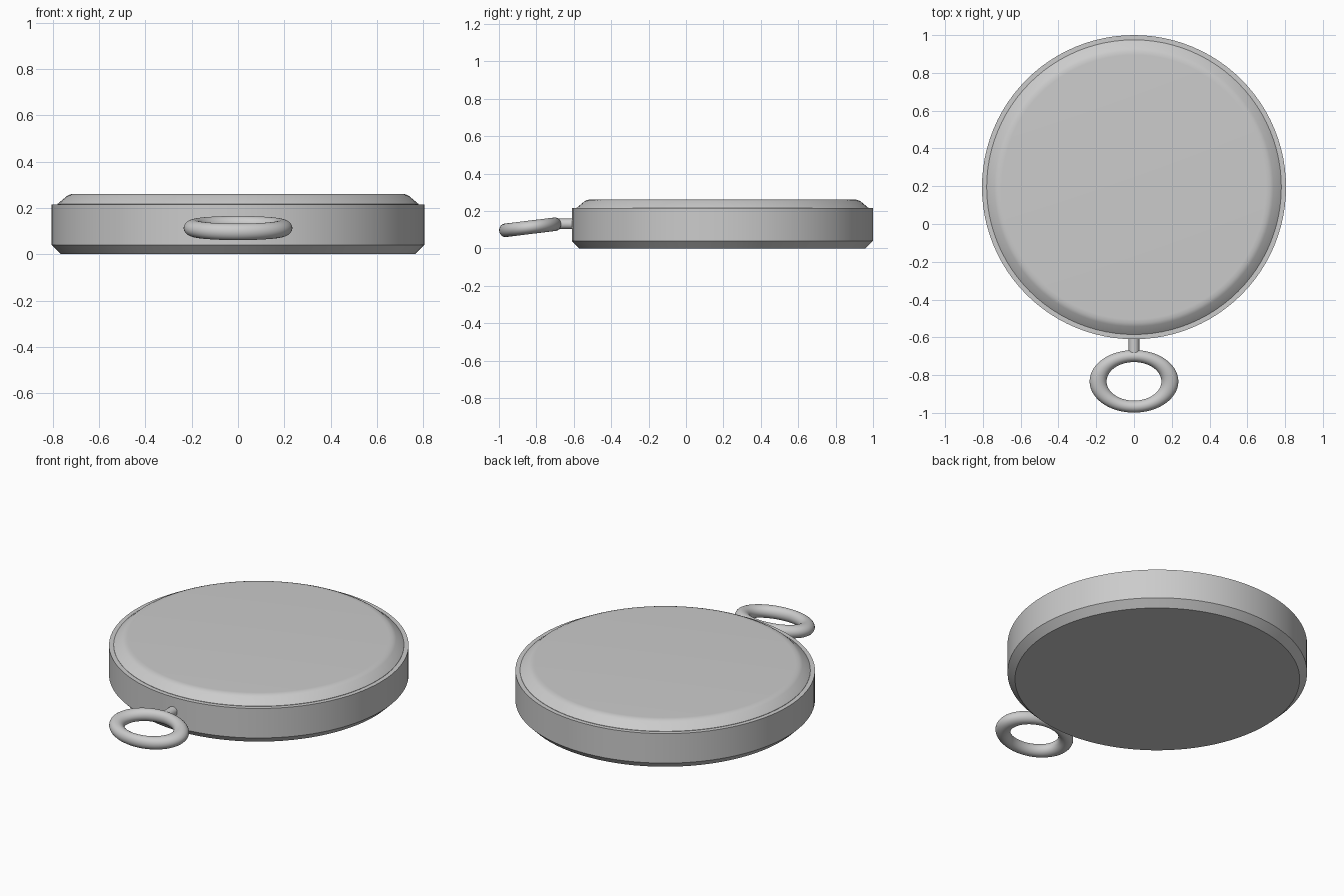
import bpy
import math

default = bpy.data.objects.get("Cube")
if default:
    bpy.data.objects.remove(default, do_unlink=True)

CASE_Y = 0.195
SEGMENTS = 96


def smooth(obj, degrees=30):
    bpy.ops.object.select_all(action="DESELECT")
    obj.select_set(True)
    bpy.context.view_layer.objects.active = obj
    bpy.ops.object.shade_smooth_by_angle(angle=math.radians(degrees))


def lathe(name, profile, location):
    """Revolve (radius, z) points around z and cap both ends."""
    verts, faces = [], []
    for r, z in profile:
        for i in range(SEGMENTS):
            a = math.tau * i / SEGMENTS
            verts.append((r * math.cos(a), r * math.sin(a), z))
    for k in range(len(profile) - 1):
        for i in range(SEGMENTS):
            j = (i + 1) % SEGMENTS
            low, high = k * SEGMENTS, (k + 1) * SEGMENTS
            faces.append((low + i, low + j, high + j, high + i))
    faces.append(tuple(reversed(range(SEGMENTS))))
    faces.append(tuple(range(len(verts) - SEGMENTS, len(verts))))
    mesh = bpy.data.meshes.new(name)
    mesh.from_pydata(verts, [], faces)
    obj = bpy.data.objects.new(name, mesh)
    obj.location = location
    bpy.context.collection.objects.link(obj)
    smooth(obj)
    return obj


# Round case with chamfered bottom edge
lathe("case", [(0.765, 0), (0.805, 0.04), (0.805, 0.215), (0.775, 0.215)],
      (0, CASE_Y, 0))

# Raised cover with a softly rounded bevel
lathe("cover", [(0.78, 0.2), (0.78, 0.217), (0.738, 0.252), (0.72, 0.26), (0.7, 0.261)],
      (0, CASE_Y, 0))

# Pin joining the ring to the case
bpy.ops.mesh.primitive_cylinder_add(vertices=32, radius=0.028, depth=0.12,
                                    location=(0, -0.63, 0.131),
                                    rotation=(math.pi / 2, 0, 0))
pin = bpy.context.object
pin.name = "ring_pin"
smooth(pin)

# Flattened oval ring, tilted down towards the front
bpy.ops.mesh.primitive_torus_add(major_segments=64, minor_segments=24,
                                 major_radius=0.19, minor_radius=0.045,
                                 location=(0, -0.833, 0.113),
                                 rotation=(math.radians(7), 0, 0))
ring = bpy.context.object
ring.name = "hanging_ring"
ring.scale = (1, 0.71, 0.8)
smooth(ring, 60)
